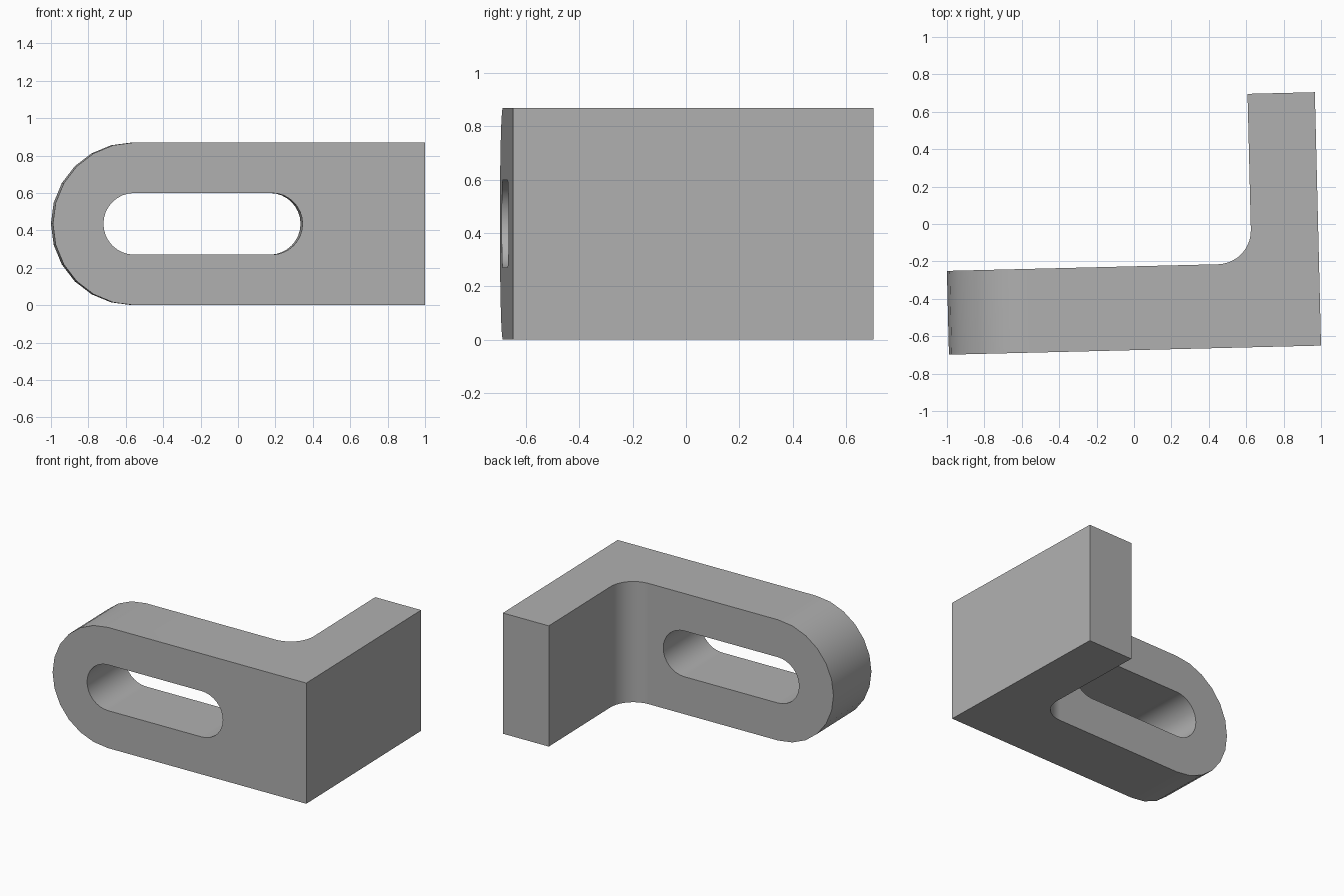
import bpy, bmesh
from math import sin, cos, pi, radians
from mathutils import Matrix, Vector

if "Cube" in bpy.data.objects:
    bpy.data.objects.remove(bpy.data.objects["Cube"], do_unlink=True)

# Sizes, measured from the outer corner of the angle
HEIGHT, LENGTH, DEPTH = 0.87, 1.99, 1.355
FOOT, WALL, FILLET = 0.448, 0.36, 0.18
SLOT_R, SLOT_LEFT, SLOT_RIGHT = 0.165, -1.555, -0.82
TILT = radians(1.4)
CORNER = Vector((1.0, -0.65, 0))

grey = bpy.data.materials.new("plain grey")
grey.use_nodes = True
colour = (0.434, 0.434, 0.434, 1)
grey.diffuse_color = colour
grey.node_tree.nodes["Principled BSDF"].inputs["Base Color"].default_value = colour


def arc(cx, cy, r, start, end, steps):
    angles = [radians(start + (end - start) * i / steps) for i in range(steps + 1)]
    return [(cx + r * cos(a), cy + r * sin(a)) for a in angles]


def prism(name, outline, to_3d, direction):
    """Extrude a flat outline along a direction."""
    bm = bmesh.new()
    face = bm.faces.new([bm.verts.new(to_3d(a, b)) for a, b in outline])
    new = bmesh.ops.extrude_face_region(bm, geom=[face])["geom"]
    bmesh.ops.translate(bm, vec=direction,
                        verts=[v for v in new if isinstance(v, bmesh.types.BMVert)])
    bmesh.ops.recalc_face_normals(bm, faces=bm.faces)
    mesh = bpy.data.meshes.new(name)
    bm.to_mesh(mesh)
    bm.free()
    mesh.materials.append(grey)
    obj = bpy.data.objects.new(name, mesh)
    bpy.context.collection.objects.link(obj)
    return obj


def cut(target, cutter, operation):
    mod = target.modifiers.new(cutter.name, "BOOLEAN")
    mod.object, mod.operation, mod.solver = cutter, operation, "EXACT"
    bpy.context.view_layer.objects.active = target
    bpy.ops.object.modifier_apply(modifier=mod.name)
    bpy.data.objects.remove(cutter, do_unlink=True)


# L-shaped plan with a filleted inner corner, taller than needed
plan = [(0, 0), (0, DEPTH), (-WALL, DEPTH)]
plan += arc(-WALL - FILLET, FOOT + FILLET, FILLET, 0, -90, 10)
plan += [(-LENGTH - 0.1, FOOT), (-LENGTH - 0.1, 0)]
bracket = prism("angle_bracket", plan, lambda a, b: (a, b, -0.1), (0, 0, HEIGHT + 0.2))

# Front outline: square at the corner, rounded at the free end
mid = HEIGHT / 2
outline = [(0.1, 0), (0.1, HEIGHT)] + arc(mid - LENGTH, mid, mid, 90, 270, 12)
cut(bracket, prism("rounded_outline", outline, lambda a, b: (a, -0.1, b),
                   (0, DEPTH + 0.2, 0)), "INTERSECT")

# Long adjusting slot through the foot
slot = arc(SLOT_LEFT, mid, SLOT_R, 90, 270, 16) + arc(SLOT_RIGHT, mid, SLOT_R, -90, 90, 16)
cut(bracket, prism("slot", slot, lambda a, b: (a, -0.1, b), (0, FOOT + 0.2, 0)), "DIFFERENCE")

# Set the slight turn and final place
bracket.data.transform(Matrix.Translation(CORNER) @ Matrix.Rotation(TILT, 4, "Z"))

bpy.ops.object.select_all(action="DESELECT")
bracket.select_set(True)
bpy.context.view_layer.objects.active = bracket
bpy.ops.object.shade_smooth_by_angle(angle=radians(30))
normals = bracket.modifiers.new("even_normals", "WEIGHTED_NORMAL")
normals.keep_sharp = True
